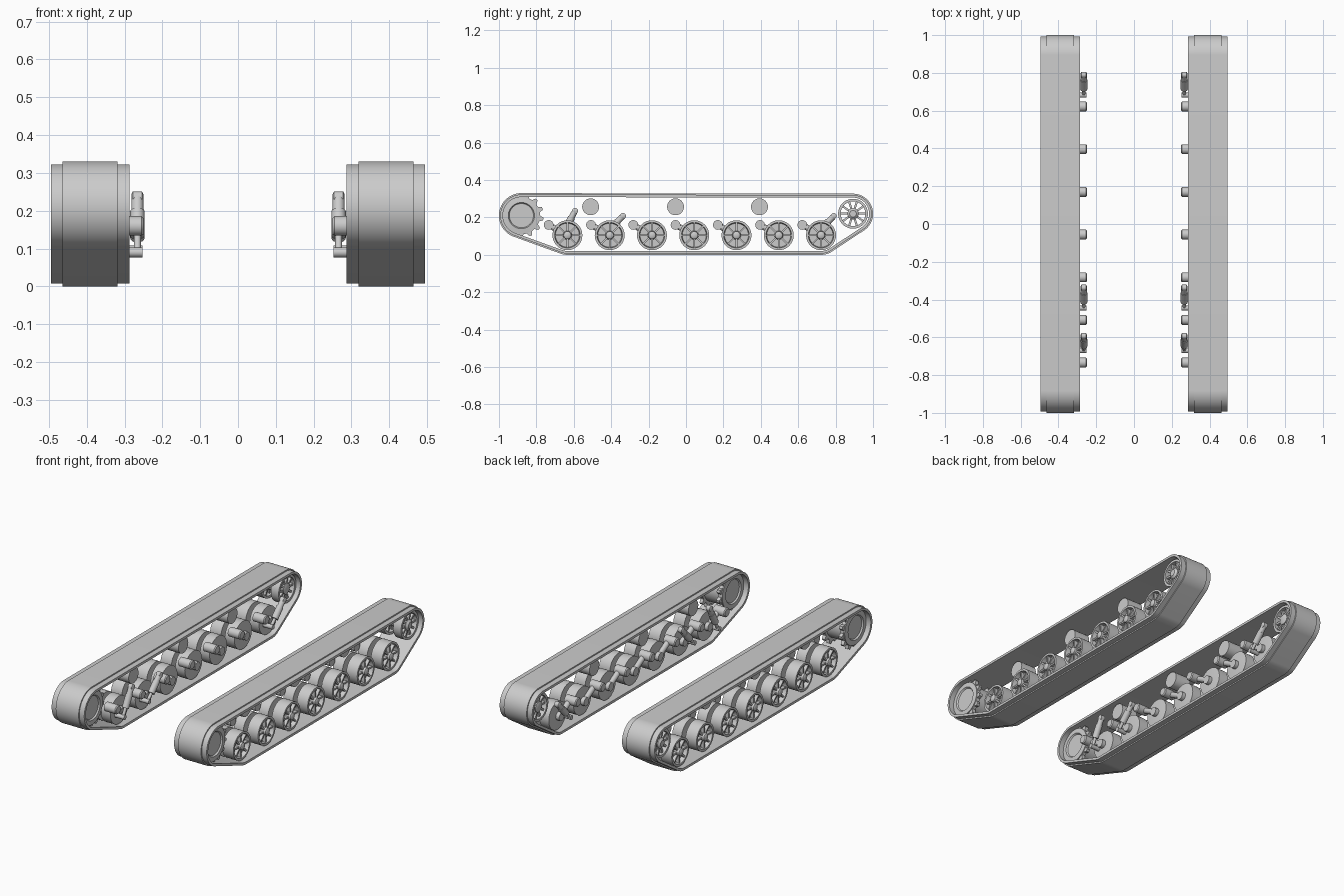
import bpy, bmesh, math
from mathutils import Vector, Matrix

cube = bpy.data.objects.get("Cube")
if cube:
    bpy.data.objects.remove(cube)

grey = bpy.data.materials.new("light grey")
grey.use_nodes = True
grey.diffuse_color = (0.6, 0.6, 0.6, 1)
grey.node_tree.nodes["Principled BSDF"].inputs["Base Color"].default_value = (0.6, 0.6, 0.6, 1)


def finish(name, bm):
    """Turn a left-side mesh into a mirrored, smooth-shaded object."""
    bmesh.ops.recalc_face_normals(bm, faces=bm.faces)
    mesh = bpy.data.meshes.new(name)
    bm.to_mesh(mesh)
    bm.free()
    mesh.materials.append(grey)
    obj = bpy.data.objects.new(name, mesh)
    bpy.context.collection.objects.link(obj)
    bpy.ops.object.select_all(action='DESELECT')
    obj.select_set(True)
    bpy.context.view_layer.objects.active = obj
    bpy.ops.object.shade_smooth_by_angle(angle=math.radians(35))
    obj.modifiers.new("other_side", 'MIRROR')


def skin(bm, rings, closed=False):
    """Join rings of points; cap the ends unless the profile is closed."""
    rows = [[bm.verts.new(p) for p in ring] for ring in rings]
    n = len(rows[0])
    for a, b in zip(rows, rows[1:] + rows[:1] if closed else rows[1:]):
        for i in range(n):
            j = (i + 1) % n
            bm.faces.new((a[i], a[j], b[j], b[i]))
    if not closed:
        bm.faces.new(rows[0])
        bm.faces.new(rows[-1])


def lathe(bm, profile, y, z, segs=32, closed=False):
    """Spin (x, radius) points round a sideways axle."""
    angles = [math.tau * i / segs for i in range(segs)]
    skin(bm, [[(x, y + r * math.cos(a), z + r * math.sin(a)) for a in angles]
              for x, r in profile], closed)


def rod(bm, a, b, radius, segs=16):
    a, b = Vector(a), Vector(b)
    turn = (b - a).to_track_quat('Z', 'Y').to_matrix().to_4x4()
    bmesh.ops.create_cone(bm, cap_ends=True, segments=segs, radius1=radius, radius2=radius,
                          depth=(b - a).length,
                          matrix=Matrix.Translation((a + b) / 2) @ turn)


def spokes(bm, count, x, y, z, r0, r1, depth, width):
    for i in range(count):
        m = (Matrix.Translation((x, y, z)) @ Matrix.Rotation(math.tau * i / count, 4, 'X')
             @ Matrix.Translation((0, (r0 + r1) / 2, 0))
             @ Matrix.Diagonal((depth, r1 - r0, width, 1)))
        bmesh.ops.create_cube(bm, size=1, matrix=m)


MID = 0.391
WHEELS = [-0.634 + 0.226 * i for i in range(7)]
WHEEL_Z = 0.105
SPROCKET = (-0.88, 0.21)
IDLER = (0.893, 0.22)

# Track belt: wraps round circles (y, z, radius), with a raised middle tread
wraps = [(*SPROCKET, 0.12), (*IDLER, 0.107), (0.55, 0.25, 0.08),
         (WHEELS[0], WHEEL_Z, 0.105), (WHEELS[-1], WHEEL_Z, 0.105)]


def belt(inset, x):
    ring = []
    for i in range(120):
        a = math.tau * (i + 0.5) / 120
        c, s = math.cos(a), math.sin(a)
        y, z, r = max(wraps, key=lambda w: w[0] * c + w[1] * s + w[2])
        ring.append((x, y + (r - inset) * c, z + (r - inset) * s))
    return ring


half = [(0.073, 0), (0.073, 0.007), (0.104, 0.007), (0.104, 0.021)]
section = half + [(-x, d) for x, d in reversed(half)]
bm = bmesh.new()
skin(bm, [belt(d, MID + x) for x, d in section], closed=True)
finish("track_belt", bm)

# Road wheels: twin dished discs, ribbed on the outer face
bm = bmesh.new()
for y in WHEELS:
    lathe(bm, [(0.40, 0.08), (0.47, 0.08), (0.47, 0.068), (0.445, 0.064),
               (0.445, 0.024), (0.475, 0.02), (0.48, 0.012)], y, WHEEL_Z)
    lathe(bm, [(0.31, 0.03), (0.315, 0.08), (0.375, 0.08)], y, WHEEL_Z)
    lathe(bm, [(0.37, 0.03), (0.405, 0.03)], y, WHEEL_Z)
    spokes(bm, 8, 0.453, y, WHEEL_Z, 0.02, 0.067, 0.022, 0.009)
finish("road_wheels", bm)

# Drive sprocket: dished drum with two toothed rings
bm = bmesh.new()
dish = [(0.0, 0.085), (0.05, 0.085), (0.05, 0.098), (0.075, 0.098),
        (0.078, 0.07), (0.055, 0.054), (0.055, 0.046), (0.063, 0.04)]
lathe(bm, [(MID - x, r) for x, r in reversed(dish[1:])] + [(MID + x, r) for x, r in dish[1:]],
      *SPROCKET, segs=48)
teeth = 13
for side in (-1, 1):
    rings = []
    for x in (0.05, 0.07):
        ring = []
        for i in range(teeth):
            for step, r in ((0, 0.1), (0.35, 0.1), (0.55, 0.119), (0.8, 0.119)):
                a = math.tau * (i + step) / teeth
                ring.append((MID + side * x, SPROCKET[0] + r * math.cos(a),
                             SPROCKET[1] + r * math.sin(a)))
        rings.append(ring)
    skin(bm, rings)
finish("drive_sprocket", bm)

# Idler wheel: open spoked pair of rims
bm = bmesh.new()
for x in (0.335, 0.447):
    lathe(bm, [(x - 0.025, 0.08), (x + 0.025, 0.08), (x + 0.025, 0.066), (x - 0.025, 0.066)],
          *IDLER, closed=True)
    spokes(bm, 10, x, *IDLER, 0.02, 0.068, 0.03, 0.011)
lathe(bm, [(0.31, 0.018), (0.315, 0.03), (0.465, 0.03), (0.475, 0.018)], *IDLER)
finish("idler_wheel", bm)

# Return rollers under the upper run
bm = bmesh.new()
for y in (-0.51, -0.056, 0.393):
    lathe(bm, [(0.31, 0.045), (0.41, 0.045)], y, 0.257)
finish("return_rollers", bm)

# Suspension: pivots and trailing arms
bm = bmesh.new()
for y in WHEELS:
    pivot = (y - 0.1, 0.16)
    lathe(bm, [(0.25, 0.021), (0.255, 0.026), (0.325, 0.026)], *pivot, segs=20)
    lathe(bm, [(0.288, 0.024), (0.32, 0.024)], y, WHEEL_Z, segs=20)
    rod(bm, (0.304, *pivot), (0.304, y, WHEEL_Z), 0.016)
finish("suspension_arms", bm)

# Shock absorbers: thick body, thin rod and lower eye
bm = bmesh.new()
for low, high in (((-0.67, 0.09), (-0.593, 0.235)), ((-0.445, 0.095), (-0.337, 0.208)),
                  ((0.682, 0.095), (0.79, 0.208))):
    a, b = Vector((0.266, *low)), Vector((0.266, *high))
    rod(bm, a, b, 0.009)
    rod(bm, a.lerp(b, 0.3), a.lerp(b, 0.75), 0.019)
    rod(bm, a.lerp(b, 0.7), b, 0.016)
    lathe(bm, [(0.252, 0.013), (0.31, 0.013)], *low, segs=16)
    lathe(bm, [(0.25, 0.008), (0.254, 0.016), (0.278, 0.016), (0.282, 0.008)], *high, segs=16)
finish("shock_absorbers", bm)
